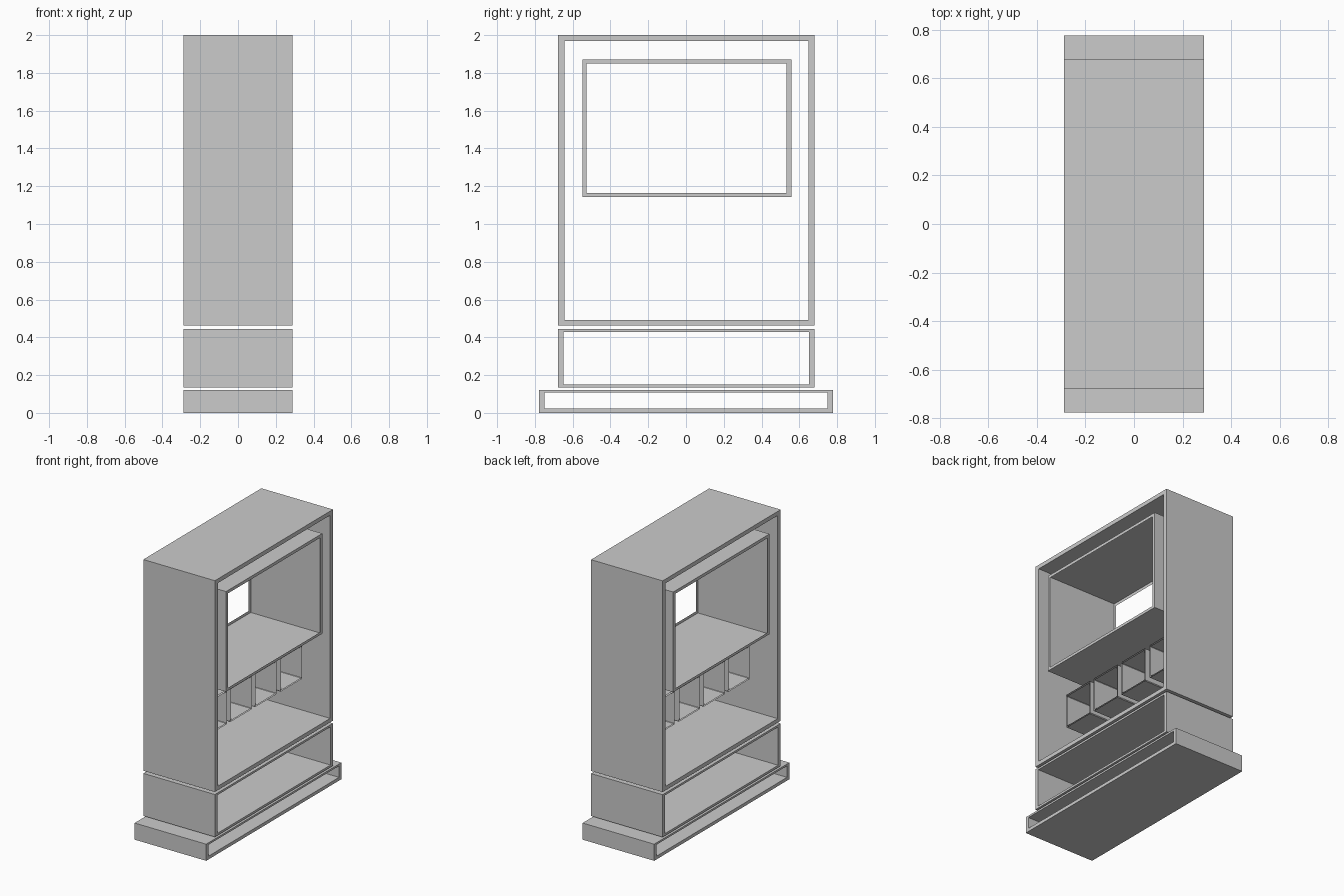
import bpy, bmesh

if "Cube" in bpy.data.objects:
    bpy.data.objects.remove(bpy.data.objects["Cube"])

HALF = 0.288  # half depth along x of the large frames


def frame(name, outer, inner, half, chamfer=0.0, skip=()):
    """Open rectangular tube along x; rectangles are (y0, y1, z0, z1).
    Strips: 0 front rim, 1 inner walls, 2 rear rim, 3 outer walls."""
    def loop(r, c):
        y0, y1, z0, z1 = r
        if c == 0:
            return [(y0, z0), (y1, z0), (y1, z1), (y0, z1)]
        return [(y0 + c, z0), (y1 - c, z0), (y1, z0 + c), (y1, z1 - c),
                (y1 - c, z1), (y0 + c, z1), (y0, z1 - c), (y0, z0 + c)]

    bm = bmesh.new()
    rings = [[bm.verts.new((x, y, z)) for y, z in loop(r, c)]
             for r, c, x in ((outer, chamfer, half), (inner, chamfer / 2, half),
                             (inner, chamfer / 2, -half), (outer, chamfer, -half))]
    n = len(rings[0])
    for k in range(4):
        if k in skip:
            continue
        a, b = rings[k], rings[(k + 1) % 4]
        for i in range(n):
            j = (i + 1) % n
            bm.faces.new((a[j], a[i], b[i], b[j]))
    mesh = bpy.data.meshes.new(name)
    bm.to_mesh(mesh)
    bm.free()
    obj = bpy.data.objects.new(name, mesh)
    bpy.context.collection.objects.link(obj)
    return obj


# Stacked cabinet shells
frame("base_plinth", (-0.777, 0.777, 0, 0.121), (-0.75, 0.75, 0.024, 0.107), HALF)
frame("lower_cabinet", (-0.677, 0.68, 0.135, 0.444), (-0.648, 0.652, 0.151, 0.429), HALF)
frame("main_cabinet", (-0.677, 0.68, 0.463, 2.0), (-0.643, 0.648, 0.492, 1.97), HALF)

# Window: single-sheet walls with a flat lip at both ends
frame("window_frame", (-0.549, 0.558, 1.143, 1.872), (-0.527, 0.533, 1.163, 1.85), HALF, skip=(1,))

# Row of four small open boxes, thin double walls without rims
W = 0.009
for i, y in enumerate((-0.554, -0.27, 0.015, 0.309)):
    frame(f"small_box_{i + 1}", (y, y + 0.25, 0.771, 1.021),
          (y + W, y + 0.25 - W, 0.771 + W, 1.021 - 0.012), 0.125, 0.005, skip=(0, 2))
